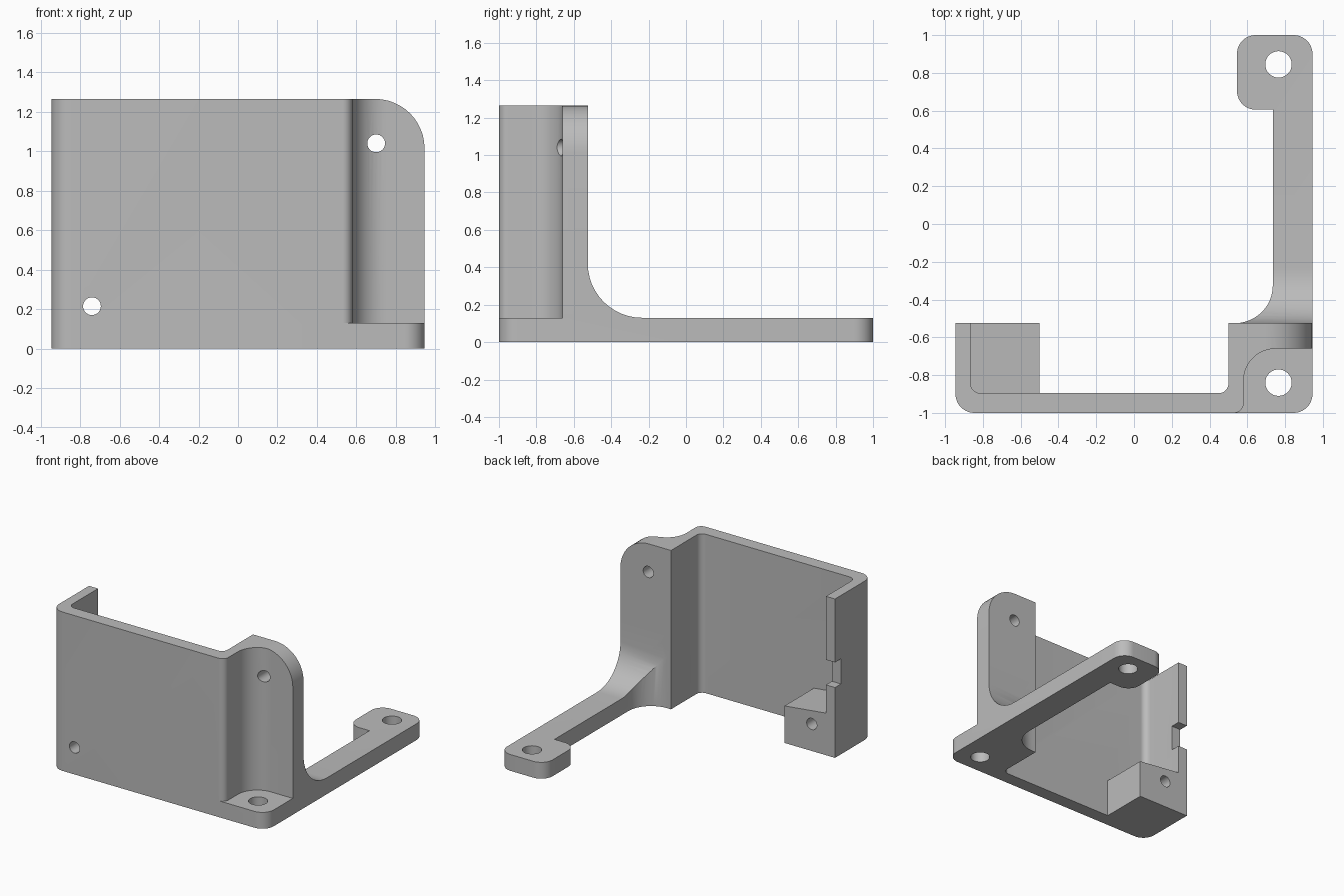
import bpy, bmesh, math
from mathutils import Vector

cube = bpy.data.objects.get("Cube")
if cube:
    bpy.data.objects.remove(cube, do_unlink=True)

grey = bpy.data.materials.new("plain_grey")
grey.use_nodes = True
colour = (0.5, 0.5, 0.5, 1)
grey.diffuse_color = colour
grey.node_tree.nodes["Principled BSDF"].inputs["Base Color"].default_value = colour

HEIGHT, BASE, SIDE = 1.265, 0.13, 0.945
TAB_BACK, PLATE_BACK = -0.525, -0.895


def rounded(corners, steps=12):
    """Outline whose corners (u, v, radius) become tangent arcs."""
    out = []
    for i, c in enumerate(corners):
        p = Vector(c[:2])
        if len(c) < 3:
            out.append(p)
            continue
        a = (Vector(corners[i - 1][:2]) - p).normalized()
        b = (Vector(corners[(i + 1) % len(corners)][:2]) - p).normalized()
        r = c[2]
        centre = p + (a + b) * r          # every rounded corner is a right angle
        for k in range(steps + 1):
            t = math.pi / 2 * k / steps
            out.append(centre - b * r * math.cos(t) - a * r * math.sin(t))
    return out


def extrude(name, outline, lo, hi, axis):
    """Solid made by sweeping an outline along one axis."""
    place = {"x": lambda p, d: (d, p[0], p[1]),
             "y": lambda p, d: (p[0], d, p[1]),
             "z": lambda p, d: (p[0], p[1], d)}[axis]
    bm = bmesh.new()
    low = [bm.verts.new(place(p, lo)) for p in outline]
    high = [bm.verts.new(place(p, hi)) for p in outline]
    bm.faces.new(low)
    bm.faces.new(high)
    n = len(low)
    for i in range(n):
        j = (i + 1) % n
        bm.faces.new((low[i], low[j], high[j], high[i]))
    bmesh.ops.recalc_face_normals(bm, faces=bm.faces)
    mesh = bpy.data.meshes.new(name)
    bm.to_mesh(mesh)
    bm.free()
    mesh.materials.append(grey)
    obj = bpy.data.objects.new(name, mesh)
    bpy.context.collection.objects.link(obj)
    return obj


def combine(target, other, operation):
    """Apply a boolean and drop the helper solid."""
    mod = target.modifiers.new("combine", "BOOLEAN")
    mod.operation, mod.solver, mod.object = operation, "EXACT", other
    bpy.context.view_layer.objects.active = target
    bpy.ops.object.modifier_apply(modifier=mod.name)
    bpy.data.objects.remove(other, do_unlink=True)


def hole(u, v, r, lo, hi, axis):
    ring = [(u + r * math.cos(math.tau * k / 32), v + r * math.sin(math.tau * k / 32))
            for k in range(32)]
    return extrude("hole_cutter", ring, lo, hi, axis)


# Front plate, side wall and mounting tab as one bent wall
wall_plan = rounded([
    (-SIDE, TAB_BACK), (-SIDE, -1, 0.1), (0.58, -1, 0.05), (0.58, -0.66, 0.17),
    (1.1, -0.66), (1.1, TAB_BACK), (0.5, TAB_BACK), (0.5, PLATE_BACK, 0.05),
    (-0.865, PLATE_BACK, 0.05), (-0.865, TAB_BACK)])
bracket = extrude("bracket", wall_plan, 0, 1.4, "z")
front_outline = rounded([(-1.1, -0.1), (SIDE, -0.1), (SIDE, HEIGHT, 0.25), (-1.1, HEIGHT)])
combine(bracket, extrude("front_outline", front_outline, -1.2, 0, "y"), "INTERSECT")

# Foot, arm and end pad, with the curved rise into the tab
arm_plan = rounded([
    (0.4, -1), (SIDE, -1, 0.1), (SIDE, 1, 0.1), (0.545, 1, 0.1), (0.545, 0.605, 0.1),
    (0.735, 0.605), (0.735, TAB_BACK, 0.2), (0.5, TAB_BACK), (0.5, PLATE_BACK, 0.05),
    (0.4, PLATE_BACK)])
arm = extrude("arm", arm_plan, 0, 0.9, "z")
side_outline = rounded([
    (-1.1, -0.1), (1.1, -0.1), (1.1, BASE), (TAB_BACK, BASE, 0.29),
    (TAB_BACK, 0.6), (-0.6, 0.6), (-0.6, BASE), (-1.1, BASE)])
combine(arm, extrude("side_outline", side_outline, 0, 1.2, "x"), "INTERSECT")
combine(bracket, arm, "UNION")

# Screw block in the lower corner
block = [(-0.9, 0), (-0.5, 0), (-0.5, 0.295), (-0.865, 0.335), (-0.9, 0.335)]
combine(bracket, extrude("screw_block", block, -0.93, TAB_BACK, "y"), "UNION")

# Notch in the side wall
notch = [(-1.1, 0.56), (-0.8, 0.56), (-0.8, 0.76), (-1.1, 0.76)]
combine(bracket, extrude("notch_cutter", notch, -0.6, -0.4, "y"), "DIFFERENCE")

# Screw holes
for x, y in ((0.765, -0.84), (0.765, 0.845)):
    combine(bracket, hole(x, y, 0.07, -0.1, 0.3, "z"), "DIFFERENCE")
for x, z in ((-0.74, 0.215), (0.7, 1.04)):
    combine(bracket, hole(x, z, 0.045, -1.1, -0.4, "y"), "DIFFERENCE")

# Smooth curves, crisp edges
bpy.ops.object.select_all(action="DESELECT")
bracket.select_set(True)
bpy.context.view_layer.objects.active = bracket
bpy.ops.object.shade_smooth_by_angle(angle=math.radians(30))
